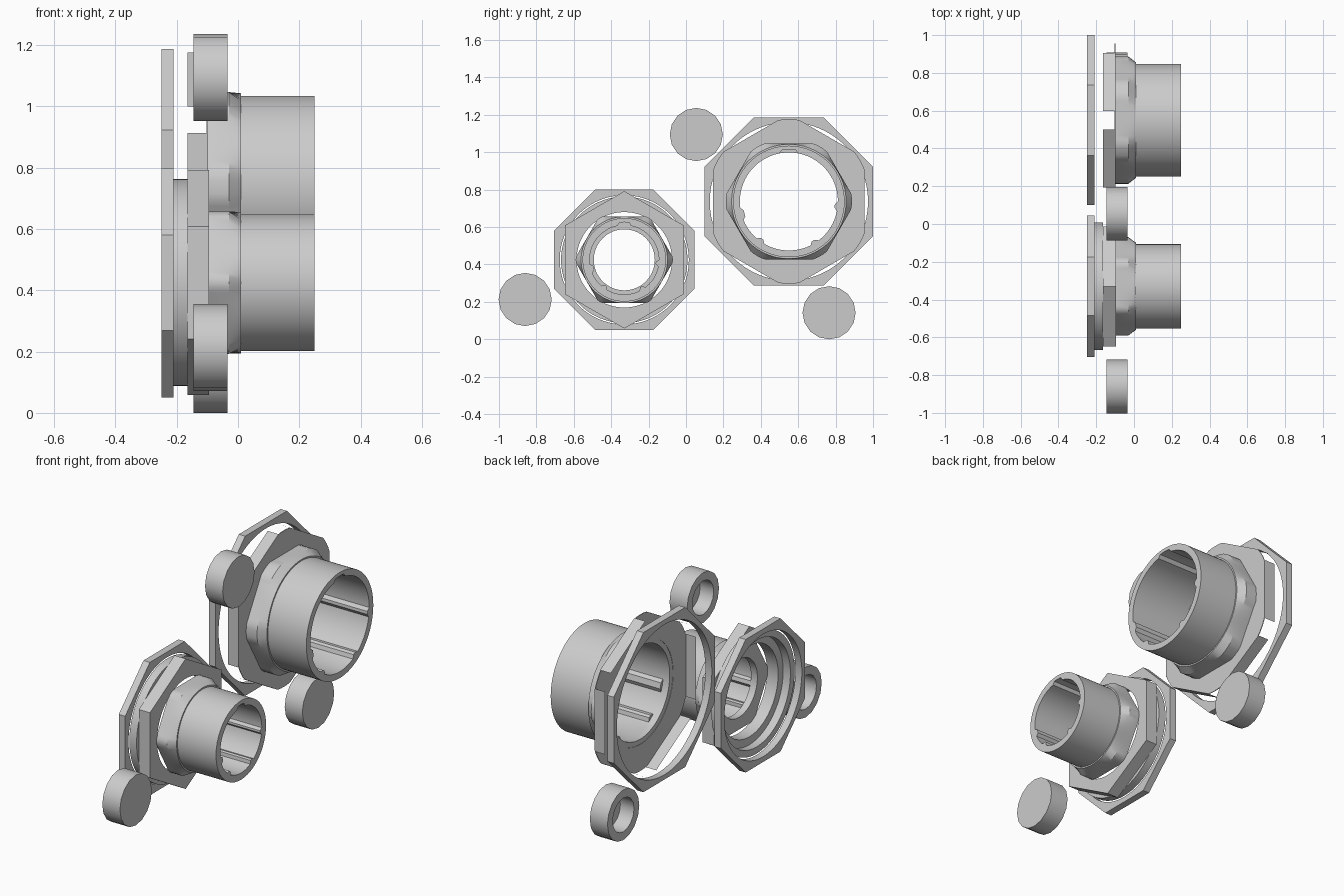
import bpy, bmesh, math

if "Cube" in bpy.data.objects:
    bpy.data.objects.remove(bpy.data.objects["Cube"])

grey = bpy.data.materials.new("plain_grey")
grey.use_nodes = True
grey.diffuse_color = (0.6, 0.6, 0.6, 1)
grey.node_tree.nodes["Principled BSDF"].inputs["Base Color"].default_value = (0.6, 0.6, 0.6, 1)

KEYS = (-4, -58, -126, -165)


def circle(r):
    return lambda a: r


def polygon(apothem, sides, flat_at, limit=9):
    """Radius of a regular polygon whose corners are cut by a circle."""
    step = 2 * math.pi / sides

    def radius(a):
        d = (a - math.radians(flat_at) + step / 2) % step - step / 2
        return min(limit, apothem / math.cos(d))
    return radius


def keyed_bore(r, depth):
    """Round bore with one groove on top and four raised keys."""
    def radius(a):
        def away(key):
            return abs((math.degrees(a) - key + 180) % 360 - 180)
        if away(90) < 8:
            return r + depth
        return r - depth if any(away(k) < 4 for k in KEYS) else r
    return radius


def finish(name, bm, solid=True):
    if solid:
        bmesh.ops.recalc_face_normals(bm, faces=bm.faces)
    mesh = bpy.data.meshes.new(name)
    bm.to_mesh(mesh)
    bm.free()
    mesh.materials.append(grey)
    obj = bpy.data.objects.new(name, mesh)
    bpy.context.collection.objects.link(obj)
    bpy.ops.object.select_all(action='DESELECT')
    obj.select_set(True)
    bpy.context.view_layer.objects.active = obj
    bpy.ops.object.shade_smooth_by_angle(angle=math.radians(25))


def loft(name, centre, sections, n=96, closed=True, caps=False):
    """Join outlines placed along x, each given as (x, radius rule)."""
    cy, cz = centre
    bm = bmesh.new()
    rings = []
    for x, rule in sections:
        ring = []
        for i in range(n):
            a = 2 * math.pi * i / n
            r = rule(a)
            ring.append(bm.verts.new((x, cy + r * math.cos(a), cz + r * math.sin(a))))
        rings.append(ring)
    for k in range(len(rings) if closed else len(rings) - 1):
        p, q = rings[k], rings[(k + 1) % len(rings)]
        for i in range(n):
            j = (i + 1) % n
            bm.faces.new((p[i], p[j], q[j], q[i]))
    if caps:
        bm.faces.new(rings[0])
        bm.faces.new(rings[-1])
    finish(name, bm)


def tube(name, centre, x0, x1, outer, inner):
    loft(name, centre, [(x0, outer), (x1, outer), (x1, inner), (x0, inner)])


def nut_walls(name, centre, x0, x1, apothem, half):
    """Six separate thin wall faces of an open nut."""
    cy, cz = centre
    bm = bmesh.new()
    for i in range(6):
        a = i * math.pi / 3
        c, s = math.cos(a), math.sin(a)
        corners = [(x0, -half), (x0, half), (x1, half), (x1, -half)]
        bm.faces.new([bm.verts.new((x, cy + apothem * c - t * s, cz + apothem * s + t * c))
                      for x, t in corners])
    finish(name, bm, solid=False)


def socket(name, centre, collar, barrel, bore, key_depth, back_hole):
    """Collar with a tapered front edge and a keyed barrel."""
    keyed = keyed_bore(bore, key_depth)
    loft(name, centre, [(-0.10, back_hole), (-0.10, collar), (-0.03, collar),
                        (0.01, circle(barrel + 0.008)), (0.01, circle(barrel)),
                        (0.25, circle(barrel)), (0.25, keyed), (-0.06, keyed),
                        (-0.06, back_hole)])


# Large connector
large = (0.55, 0.737)
tube("large_gasket_plate", large, -0.25, -0.21, polygon(0.45, 8, 0), circle(0.423))
nut_walls("large_nut_walls", large, -0.165, -0.10, 0.405, 0.177)
tube("large_nut_face", large, -0.102, -0.098, polygon(0.405, 6, 0, 0.44), circle(0.29))
socket("large_socket", large, polygon(0.31, 6, 90, 0.337), 0.298, 0.262, 0.016, circle(0.262))

# Small connector
small = (-0.33, 0.425)
tube("small_gasket_plate", small, -0.25, -0.21, polygon(0.375, 8, 0), circle(0.345))
tube("small_back_ring", small, -0.21, -0.165, circle(0.338), circle(0.30))
tube("small_nut", small, -0.165, -0.095, polygon(0.318, 6, 0), circle(0.255))
socket("small_socket", small, polygon(0.232, 6, 90, 0.26), 0.223, 0.185, 0.016, circle(0.163))

# Hollow end caps, open at the back
for label, centre in (("upper", (0.055, 1.095)), ("rear", (0.765, 0.142)), ("front", (-0.86, 0.213))):
    loft(label + "_end_cap", centre,
         [(-0.035, circle(0.142)), (-0.145, circle(0.142)), (-0.145, circle(0.095)),
          (-0.06, circle(0.095))], n=16, closed=False, caps=True)
